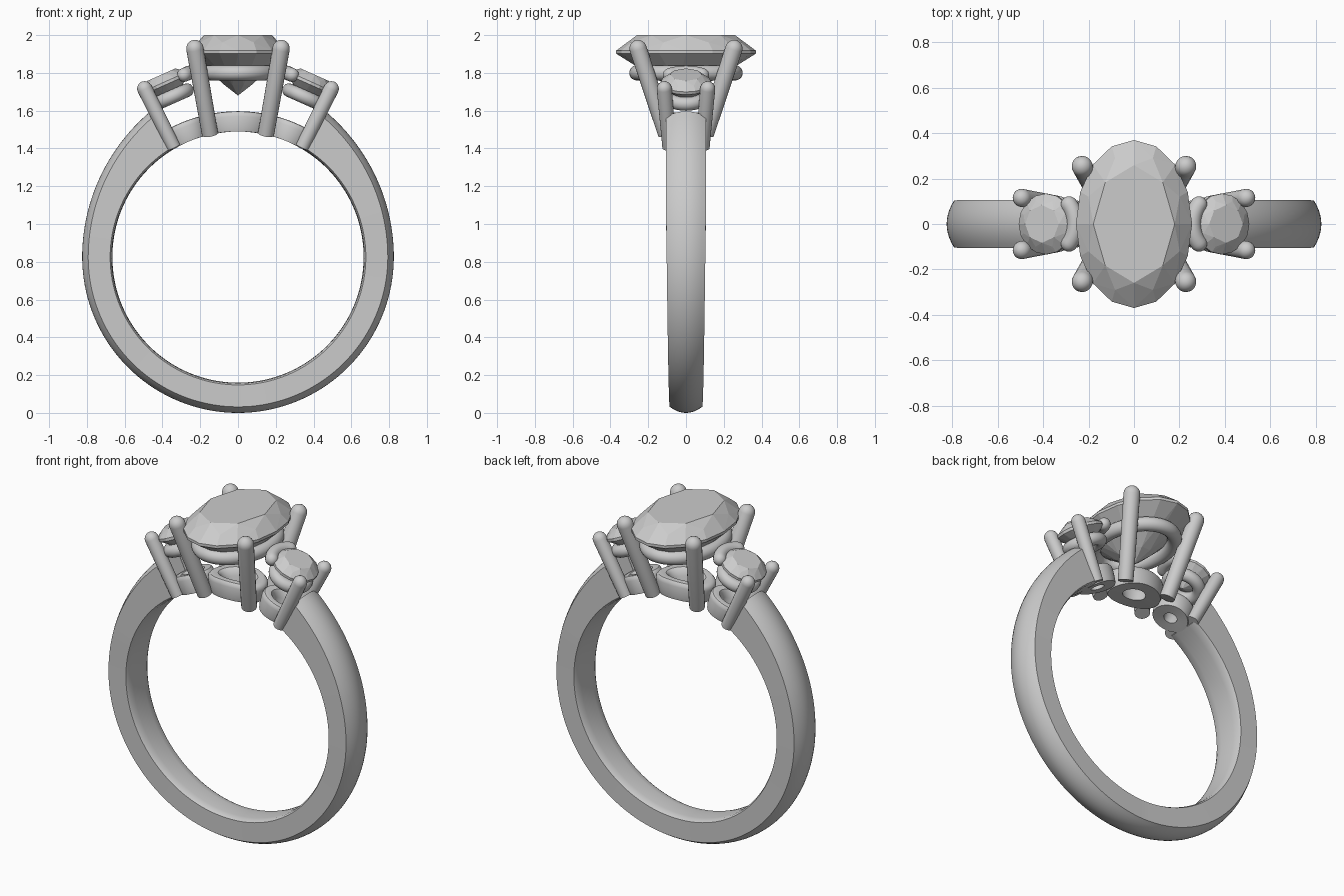
import bpy, bmesh
from math import sin, cos, pi, radians
from mathutils import Vector, Matrix

if "Cube" in bpy.data.objects:
    bpy.data.objects.remove(bpy.data.objects["Cube"])

CZ = 0.825      # height of the finger hole's centre
R_IN = 0.665    # finger hole radius


def finish(name, bm, smooth=True):
    bmesh.ops.recalc_face_normals(bm, faces=bm.faces)
    mesh = bpy.data.meshes.new(name)
    bm.to_mesh(mesh)
    bm.free()
    ob = bpy.data.objects.new(name, mesh)
    bpy.context.collection.objects.link(ob)
    if smooth:
        bpy.ops.object.select_all(action='DESELECT')
        ob.select_set(True)
        bpy.context.view_layer.objects.active = ob
        bpy.ops.object.shade_smooth_by_angle(angle=radians(35))
    return ob


def loft(name, rings, wrap=False):
    """Skin a list of closed rings, capping the ends unless wrapped."""
    bm = bmesh.new()
    vs = [[bm.verts.new(p) for p in ring] for ring in rings]
    m = len(vs[0])
    for i in range(len(vs) if wrap else len(vs) - 1):
        a, b = vs[i], vs[(i + 1) % len(vs)]
        for j in range(m):
            k = (j + 1) % m
            bm.faces.new((a[j], a[k], b[k], b[j]))
    if not wrap:
        bm.faces.new(vs[0])
        bm.faces.new(vs[-1])
    return finish(name, bm)


def tube(name, pts, radii, up, wrap=False, sides=20):
    """Round bar along a path."""
    rings, n = [], len(pts)
    for i, p in enumerate(pts):
        if wrap:
            t = pts[(i + 1) % n] - pts[i - 1]
        else:
            t = pts[min(i + 1, n - 1)] - pts[max(i - 1, 0)]
        t.normalize()
        a = (up - t * up.dot(t)).normalized()
        b = t.cross(a)
        rings.append([p + radii[i] * (a * cos(2 * pi * k / sides) + b * sin(2 * pi * k / sides))
                      for k in range(sides)])
    return loft(name, rings, wrap)


def dome(p, t, r):
    """Points and radii that round off the end of a bar."""
    angs = [radians(a) for a in (20, 40, 60, 75, 86)]
    return [p + t * r * sin(a) for a in angs], [r * cos(a) for a in angs]


def prong(name, base, tip, r0, r1):
    base, tip = Vector(base), Vector(tip)
    t = (tip - base).normalized()
    end = tip - t * r1
    dp, dr = dome(end, t, r1)
    tube(name, [base, end] + dp, [r0, r1] + dr, Vector((0, 1, 0)))


def rail(name, frame, a, b, r):
    """Oval wire loop in the frame's local xy plane."""
    n = 64
    pts = [frame @ Vector((a * cos(2 * pi * i / n), b * sin(2 * pi * i / n), 0)) for i in range(n)]
    tube(name, pts, [r] * n, frame.to_3x3() @ Vector((0, 0, 1)), wrap=True)


def stone(name, frame, a, b, crown, pavilion, table):
    """Brilliant cut as the hull of its facet corners."""
    bm = bmesh.new()

    def ring(n, r, z, off=0.0):
        for i in range(n):
            u = 2 * pi * (i + off) / n
            bm.verts.new(frame @ Vector((a * r * cos(u), b * r * sin(u), z)))
    ring(8, table, crown)
    ring(8, (1 + table) / 2, crown * 0.57, 0.5)
    ring(16, 1, 0.008)
    ring(16, 1, -0.008)
    ring(8, 0.3, -0.76 * pavilion, 0.5)
    bm.verts.new(frame @ Vector((0, 0, -pavilion)))
    bmesh.ops.convex_hull(bm, input=bm.verts)
    finish(name, bm, smooth=False)


def base_ring(name, angle, a, b, hole):
    """Thick collar bent to follow the finger hole; angle is measured from the top."""
    prof = [(hole, 0.0), (0.97, 0.0), (1.0, 0.02), (1.0, 0.08), (0.97, 0.095), (0.9, 0.105),
            (0.8, 0.107), (hole + 0.22, 0.104), (hole + 0.13, 0.09), (hole + 0.06, 0.06)]
    rings = []
    for i in range(48):
        u = 2 * pi * i / 48
        ring = []
        for s, h in prof:
            phi = angle + a * s * cos(u) / 0.72
            r = R_IN + h
            ring.append(Vector((r * sin(phi), b * s * sin(u), CZ + r * cos(phi))))
        rings.append(ring)
    loft(name, rings, wrap=True)


# Band: open at the top, widening and thickening toward the heads
rings = []
start, steps = 31, 120
for i in range(steps + 1):
    deg = start + (360 - 2 * start) * i / steps
    phi = radians(deg)
    d = min(deg, 360 - deg)
    t = max(0, (90 - d) / 59)
    R = 0.825 + 0.075 * t * t
    w = 0.086 + 0.02 * min(1, (180 - d) / 110)
    sec = [(-w, 0.677), (-0.85 * w, 0.669), (-0.5 * w, 0.666), (0, R_IN),
           (0.5 * w, 0.666), (0.85 * w, 0.669), (w, 0.677)]
    sec += [(w * k / 5, R - 0.032 * (k / 5) ** 2) for k in range(5, -6, -1)]
    rings.append([Vector((r * sin(phi), y, CZ + r * cos(phi))) for y, r in sec])
loft("band", rings)

# Centre head: collar, gallery rail, four prongs and oval stone
base_ring("centre_collar", 0, 0.175, 0.13, 0.42)
rail("centre_rail", Matrix.Translation((0, 0, 1.80)), 0.19, 0.26, 0.04)
for sx in (-1, 1):
    for sy in (-1, 1):
        prong("centre_prong", (0.148 * sx, 0.105 * sy, 1.475), (0.236 * sx, 0.268 * sy, 1.972),
              0.043, 0.046)
stone("centre_stone", Matrix.Translation((0, 0, 1.91)), 0.256, 0.37, 0.09, 0.23, 0.70)

# Side heads: tilted copies on the left and right
for s in (-1, 1):
    tilt = Matrix.Rotation(radians(24) * s, 4, 'Y')
    frame = Matrix.Translation((0.385 * s, 0, 1.745)) @ tilt
    base_ring("side_collar", radians(23) * s, 0.112, 0.105, 0.36)
    rail("side_rail", frame @ Matrix.Translation((0, 0, -0.08)), 0.09, 0.09, 0.036)
    stone("side_stone", frame, 0.131, 0.134, 0.05, 0.10, 0.62)
    for sy in (-1, 1):
        prong("side_prong", (0.34 * s, 0.088 * sy, 1.405), (0.512 * s, 0.118 * sy, 1.752),
              0.037, 0.04)
    # Curved claw holding the inner edge of the side stone
    rad, r = 0.138, 0.037
    angs = [radians(-38 + 76 * i / 16) for i in range(17)]
    pts = [Vector((-s * rad * cos(u), rad * sin(u), 0)) for u in angs]
    t0, t1 = (pts[0] - pts[1]).normalized(), (pts[-1] - pts[-2]).normalized()
    p0, r0 = dome(pts[0], t0, r)
    p1, r1 = dome(pts[-1], t1, r)
    path = [frame @ p for p in p0[::-1] + pts + p1]
    tube("side_claw", path, r0[::-1] + [r] * 17 + r1, frame.to_3x3() @ Vector((0, 0, 1)))
